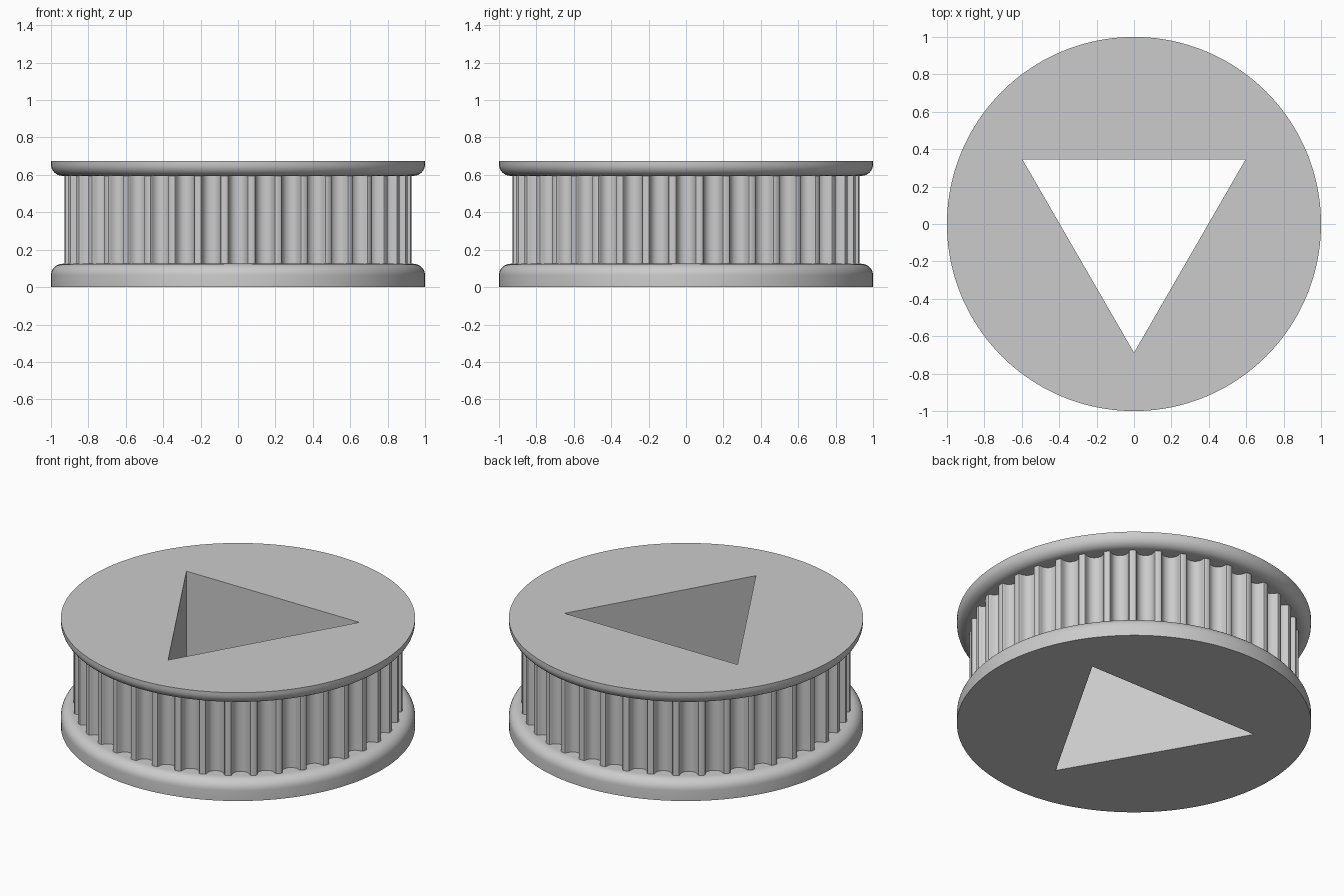
import bpy
import bmesh
from math import sin, cos, pi, radians, sqrt

# Remove the default object
cube = bpy.data.objects.get("Cube")
if cube:
    bpy.data.objects.remove(cube, do_unlink=True)

TEETH = 40
HEIGHT = 0.675
LOWER_TOP, UPPER_BOTTOM = 0.125, 0.595
TOOTH_R = 0.93
ROUND = 0.062
SEGMENTS = 160

grey = bpy.data.materials.new("light grey")
grey.use_nodes = True
COLOUR = (0.6, 0.6, 0.6, 1)
grey.diffuse_color = COLOUR
grey.node_tree.nodes["Principled BSDF"].inputs["Base Color"].default_value = COLOUR


def make_object(name, bm):
    bmesh.ops.recalc_face_normals(bm, faces=bm.faces)
    mesh = bpy.data.meshes.new(name)
    bm.to_mesh(mesh)
    bm.free()
    obj = bpy.data.objects.new(name, mesh)
    mesh.materials.append(grey)
    bpy.context.collection.objects.link(obj)
    return obj


def loft(name, rings):
    """Closed solid through matching rings of points."""
    bm = bmesh.new()
    loops = [[bm.verts.new(p) for p in ring] for ring in rings]
    n = len(loops[0])
    for a, b in zip(loops, loops[1:]):
        for i in range(n):
            j = (i + 1) % n
            bm.faces.new((a[i], a[j], b[j], b[i]))
    bm.faces.new(loops[0])
    bm.faces.new(loops[-1])
    return make_object(name, bm)


def prism(name, outline, z0, z1):
    return loft(name, [[(x, y, z) for x, y in outline] for z in (z0, z1)])


def circle(r, z):
    angles = [2 * pi * i / SEGMENTS for i in range(SEGMENTS)]
    return [(r * cos(a), r * sin(a), z) for a in angles]


def flange(name, flat_z, inner_z):
    """Disc with a flat outer face and a rounded edge toward the belt."""
    side = 1 if inner_z > flat_z else -1
    rings = [circle(1, flat_z)]
    for k in range(9):
        a = pi / 2 * k / 8
        rings.append(circle(1 - ROUND + ROUND * cos(a),
                            inner_z - side * ROUND * (1 - sin(a))))
    return loft(name, rings)


# Toothed drum: round-bottomed grooves with flared lips, as (half width, depth)
half_groove = [(0.063, 0), (0.0547, 0.0028), (0.0505, 0.0097), (0.0489, 0.0178),
               (0.0462, 0.0256), (0.0426, 0.033), (0.0381, 0.0402),
               (0.0303, 0.0474), (0.021, 0.0527), (0.0107, 0.0559)]
groove = [(-w, d) for w, d in half_groove] + [(0, 0.057)]
groove += [(w, d) for w, d in reversed(half_groove)]
lip_r = sqrt(TOOTH_R ** 2 - half_groove[0][0] ** 2)
outline = []
for i in range(TEETH):
    a = 2 * pi * i / TEETH
    for w, d in groove:
        r = lip_r - d
        outline.append((r * cos(a) - w * sin(a), r * sin(a) + w * cos(a)))
    tip = a + pi / TEETH
    outline.append((TOOTH_R * cos(tip), TOOTH_R * sin(tip)))
pulley = prism("toothed_pulley", outline, LOWER_TOP - 0.03, UPPER_BOTTOM + 0.03)

# Flanges and triangular bore
lower_flange = flange("lower_flange", 0, LOWER_TOP)
upper_flange = flange("upper_flange", HEIGHT, UPPER_BOTTOM)
corners = [radians(a) for a in (30, 150, 270)]
bore = prism("bore_cutter", [(0.688 * cos(a), 0.688 * sin(a)) for a in corners],
             -0.1, HEIGHT + 0.1)
bore.hide_render = True

# Merge the parts into one solid and cut the bore through it
bpy.context.view_layer.objects.active = pulley
for tool, operation in ((lower_flange, 'UNION'), (upper_flange, 'UNION'),
                        (bore, 'DIFFERENCE')):
    mod = pulley.modifiers.new(operation.lower(), 'BOOLEAN')
    mod.operation = operation
    mod.solver = 'EXACT'
    mod.object = tool
    bpy.ops.object.modifier_apply(modifier=mod.name)
    bpy.data.objects.remove(tool, do_unlink=True)

bpy.ops.object.select_all(action='DESELECT')
pulley.select_set(True)
bpy.ops.object.shade_smooth_by_angle(angle=radians(30))
